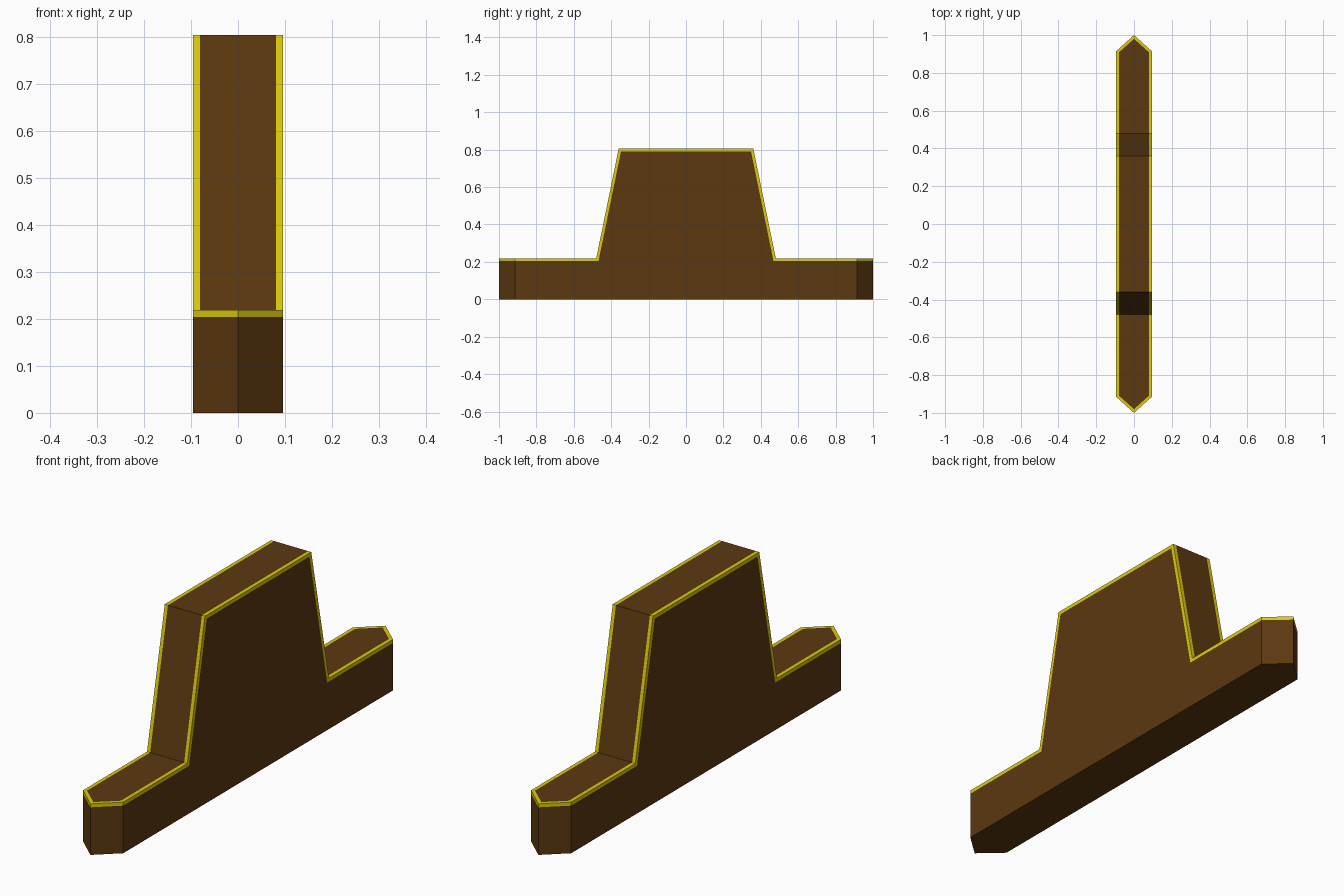
import bpy
import bmesh

cube = bpy.data.objects.get("Cube")
if cube:
    bpy.data.objects.remove(cube, do_unlink=True)


def material(name, color):
    mat = bpy.data.materials.new(name)
    mat.use_nodes = True
    mat.diffuse_color = (*color, 1)
    mat.node_tree.nodes["Principled BSDF"].inputs["Base Color"].default_value = (*color, 1)
    return mat


BROWN, YELLOW = 0, 1
TRIM = 0.015    # width of the edge trim
MITER = 0.0122  # shift of the trim's lower corners along the slopes

# Front half of the profile: y, z, half width, inset y, inset half width, lower trim y
front = [
    (-1.0, 0.219, 0, -0.98, 0, -1.0),
    (-0.914, 0.219, 0.0955, -0.908, 0.0805, -0.914),
    (-0.48, 0.219, 0.0955, -0.48, 0.0805, -0.48 + MITER),
    (-0.36, 0.805, 0.0955, -0.36, 0.0805, -0.36 + MITER),
]
back = [(-y, z, w, -iy, iw, -ly) for y, z, w, iy, iw, ly in reversed(front)]
stations = front + back

# Hull: rows run from the inset top edge over the trim and down each side
bm = bmesh.new()
rows = {}
for side in (-1, 1):
    rows[side] = [
        [bm.verts.new(p) for p in (
            (side * iw, iy, z),
            (side * w, y, z),
            (side * w, ly, z - TRIM),
            (side * w, ly, 0))]
        for y, z, w, iy, iw, ly in stations]
    for a, b in zip(rows[side], rows[side][1:]):
        for k, mat in enumerate((YELLOW, YELLOW)):
            bm.faces.new((a[k], b[k], b[k + 1], a[k + 1])).material_index = mat
    # Side wall as a lower band and the raised middle
    low = [r[2] for r in rows[side]]
    foot = [r[3] for r in rows[side]]
    bm.faces.new((low[0], low[1], foot[1], foot[0]))
    bm.faces.new(low[1:-1] + foot[-2:0:-1])
    bm.faces.new((low[-2], low[-1], foot[-1], foot[-2]))

# Top surface between the trims
for i in range(len(stations) - 1):
    bm.faces.new((rows[-1][i][0], rows[1][i][0], rows[1][i + 1][0], rows[-1][i + 1][0]))

# Flat underside
bm.faces.new([r[3] for r in rows[-1]] + [r[3] for r in reversed(rows[1])])

bmesh.ops.remove_doubles(bm, verts=bm.verts, dist=0.0005)
bmesh.ops.recalc_face_normals(bm, faces=bm.faces)
mesh = bpy.data.meshes.new("trimmed_block")
bm.to_mesh(mesh)
bm.free()
mesh.materials.append(material("dark brown", (0.105, 0.04, 0.005)))
mesh.materials.append(material("yellow trim", (0.72, 0.6, 0.004)))
block = bpy.data.objects.new("trimmed_block", mesh)
bpy.context.collection.objects.link(block)
